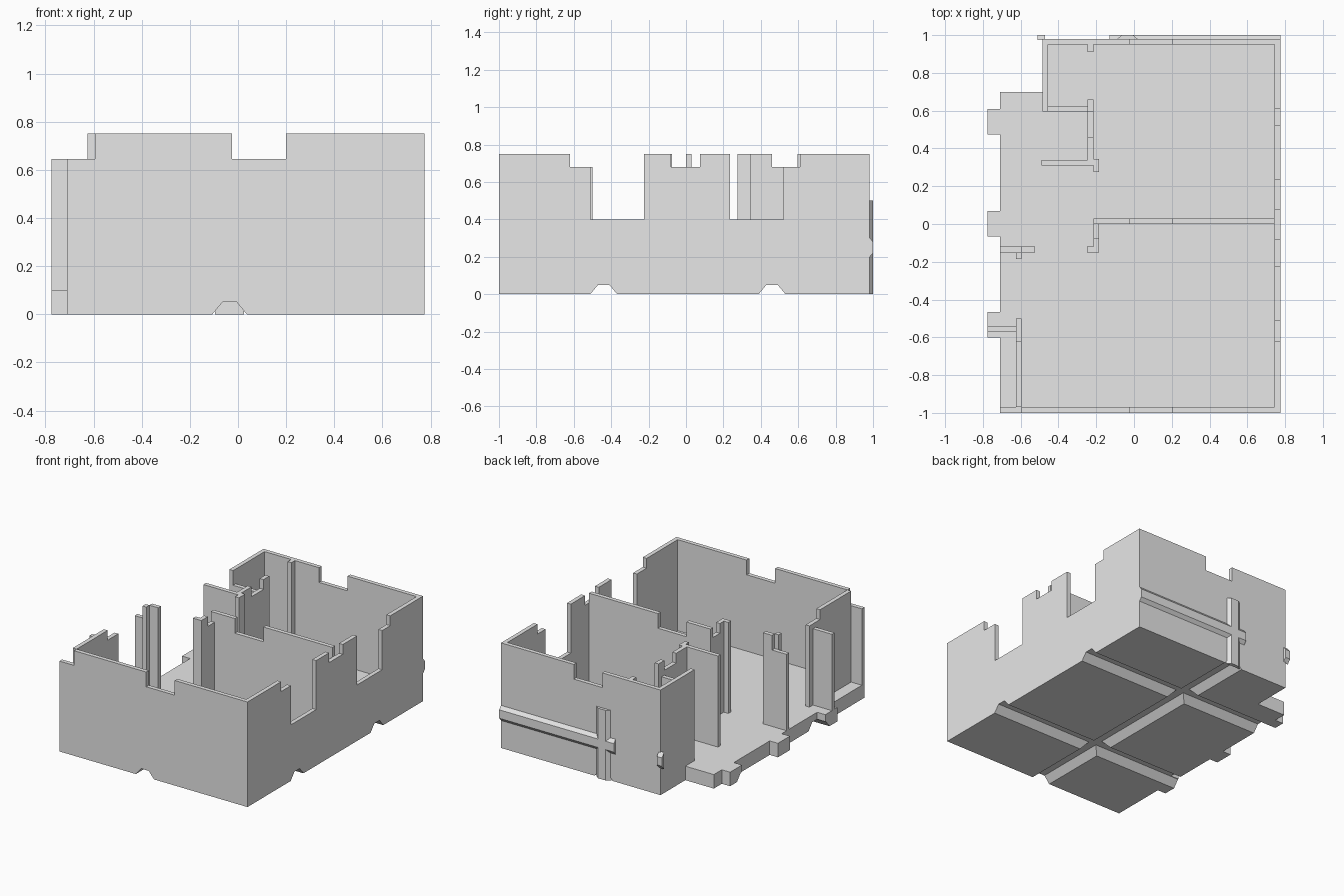
import bpy
import bmesh
from mathutils import Vector

default_cube = bpy.data.objects.get("Cube")
if default_cube:
    bpy.data.objects.remove(default_cube, do_unlink=True)

# One plain material
GREY = (0.8, 0.8, 0.8, 1)
grey = bpy.data.materials.new("plain_grey")
grey.use_nodes = True
grey.diffuse_color = GREY
grey.node_tree.nodes["Principled BSDF"].inputs["Base Color"].default_value = GREY

FLOOR, LOW, MID, TOP = 0.1, 0.645, 0.68, 0.75
SILL = 0.4
THICK = 0.03


def prism(name, outline, place, start, end):
    """Extrude a flat outline; place(u, v, w) maps it into space."""
    bm = bmesh.new()
    face = bm.faces.new([bm.verts.new(place(u, v, start)) for u, v in outline])
    shift = Vector(place(0, 0, end)) - Vector(place(0, 0, start))
    extruded = bmesh.ops.extrude_face_region(bm, geom=[face])["geom"]
    new_verts = [g for g in extruded if isinstance(g, bmesh.types.BMVert)]
    bmesh.ops.translate(bm, verts=new_verts, vec=shift)
    bmesh.ops.recalc_face_normals(bm, faces=bm.faces)
    mesh = bpy.data.meshes.new(name)
    bm.to_mesh(mesh)
    bm.free()
    mesh.materials.append(grey)
    obj = bpy.data.objects.new(name, mesh)
    bpy.context.collection.objects.link(obj)
    return obj


def along_x(u, v, w):
    return (u, w, v)


def along_y(u, v, w):
    return (w, u, v)


def upright(u, v, w):
    return (u, v, w)


def wall(name, place, side, start, *steps, thick=THICK):
    """Wall whose top steps through (end, height) pairs from start."""
    outline = [(start, FLOOR)]
    here = start
    for end, height in steps:
        outline += [(here, height), (end, height)]
        here = end
    outline.append((here, FLOOR))
    return prism(name, outline, place, side, side + thick)


# Floor slab with tabs on the open side
edge, tab = -0.71, -0.775
outline = [(edge, -1), (0.775, -1), (0.775, 0.98), (-0.485, 0.98), (-0.485, 0.7), (edge, 0.7)]
for low, high in ((0.475, 0.61), (-0.065, 0.07), (-0.6, -0.465)):
    outline += [(edge, high), (tab, high), (tab, low), (edge, low)]
floor = prism("floor", outline, upright, 0, FLOOR)

# Underside channels
for name, place, middle in (("channel_long", along_x, -0.035),
                            ("channel_front", along_y, -0.44),
                            ("channel_back", along_y, 0.46)):
    section = [(middle - 0.08, -0.01), (middle + 0.08, -0.01),
               (middle + 0.03, 0.05), (middle - 0.03, 0.05)]
    cutter = prism(name, section, place, -2, 2)
    cutter.hide_render = True
    cut = floor.modifiers.new(name, "BOOLEAN")
    cut.operation = "DIFFERENCE"
    cut.solver = "EXACT"
    cut.object = cutter
    bpy.context.view_layer.objects.active = floor
    bpy.ops.object.modifier_apply(modifier=name)
    bpy.data.objects.remove(cutter, do_unlink=True)

# Outer walls
notch = ((-0.025, TOP), (0.2, LOW))
wall("front_wall", along_x, -1, edge, (-0.595, LOW), *notch, (0.775, TOP))
wall("back_wall", along_x, 0.95, -0.485, *notch, (0.775, TOP))
wall("window_wall", along_y, 0.745, -1, (-0.62, TOP), (-0.51, MID),
     (-0.225, SILL), (-0.08, TOP), (0.075, MID), (0.235, TOP),
     (0.52, SILL), (0.61, MID), (0.98, TOP))

# Middle dividing wall and its return
wall("middle_wall", along_x, 0, -0.215, *notch, (0.745, TOP))
wall("middle_return", along_y, -0.215, -0.15, (-0.075, TOP), (0, MID))
wall("middle_foot", along_x, -0.15, -0.25, (-0.215, TOP))

# Balcony corner
wall("balcony_inner_wall", along_y, -0.625, -0.97, (-0.62, TOP), (-0.5, MID))
wall("balcony_end_wall", along_x, -0.57, tab, (-0.625, LOW))

# Entrance post
wall("entrance_wall", along_x, -0.15, edge, (-0.595, LOW), (-0.525, TOP))
wall("entrance_post", along_y, -0.625, -0.185, (-0.15, TOP))

# Back alcove and small room
wall("alcove_side_wall", along_y, -0.485, 0.595, (0.95, TOP))
wall("alcove_front_wall", along_x, 0.595, -0.455, (-0.245, LOW), (-0.215, TOP))
for name, start, end in (("alcove_front_post", 0.625, 0.66),
                         ("alcove_back_post", 0.91, 0.95)):
    wall(name, along_y, -0.245, start, (end, TOP))
wall("room_side_wall", along_y, -0.245, 0.34, (0.46, TOP), (0.595, MID))
wall("room_front_wall", along_x, 0.31, -0.49, (-0.215, TOP))
wall("room_post", along_y, -0.215, 0.275, (0.345, TOP))


# Shallow ridges on the back face
def ridge(name, place, middle, start, end):
    section = [(middle - 0.06, 0.975), (middle - 0.03, 1),
               (middle + 0.03, 1), (middle + 0.06, 0.975)]
    return prism(name, section, place, start, end)


def flat_ridge(u, v, w):
    return (w, v, u)


ridge("back_ridge_upright", upright, -0.035, 0, 0.5)
ridge("back_ridge_level", flat_ridge, 0.25, -0.13, 0.775)
ridge("back_ridge_stub", flat_ridge, 0.25, -0.51, -0.47)
